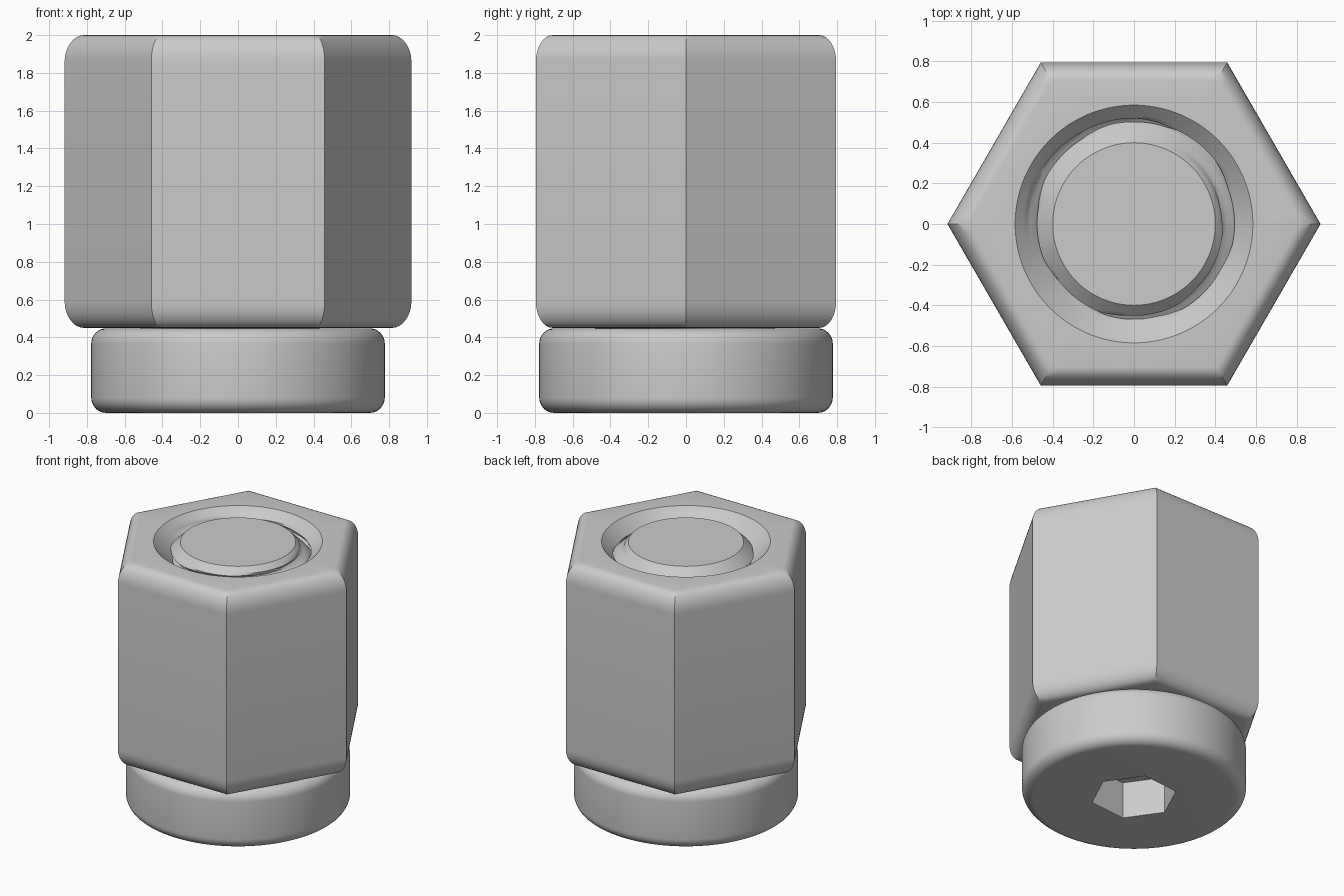
import bpy, bmesh, math

cube = bpy.data.objects.get("Cube")
if cube:
    bpy.data.objects.remove(cube, do_unlink=True)

SIDES = 144
PITCH = 0.15
NUT_BASE, TOP = 0.45, 2.0

steel = bpy.data.materials.new("grey steel")
steel.use_nodes = True
grey = (0.6, 0.6, 0.6, 1)
steel.diffuse_color = grey
steel.node_tree.nodes["Principled BSDF"].inputs["Base Color"].default_value = grey


def circle(r):
    return lambda a: r


def hexagon(apothem, turn=0.0):
    step = math.pi / 3
    return lambda a: apothem / math.cos((a - turn) % step - step / 2)


def thread(a, z):
    # right-handed ridge between the root and crest radii
    phase = (z - 1.92) / PITCH - (a + math.pi / 3) / math.tau
    return 0.475 - 0.045 * math.cos(math.tau * phase)


def screw_thread(z):
    return lambda a: min(thread(a, z), 0.4 + TOP - 0.005 - z)


def bore_thread(z):
    return lambda a: max(thread(a, z) + 0.008, 0.585 - (TOP - z), 0.585 - (z - NUT_BASE))


def corner(r, z, dr, dz, start, steps=8):
    # quarter-round fillet points about an inner centre
    for i in range(steps + 1):
        t = start + math.pi / 2 * i / steps
        yield r + dr * math.cos(t), z + dz * math.sin(t)


def loft(name, rings, closed=False):
    bm = bmesh.new()
    loops = []
    for radius, z in rings:
        loop = []
        for i in range(SIDES):
            a = math.tau * i / SIDES
            r = radius(a)
            loop.append(bm.verts.new((r * math.cos(a), r * math.sin(a), z)))
        loops.append(loop)
    pairs = list(zip(loops, loops[1:]))
    if closed:
        pairs.append((loops[-1], loops[0]))
    else:
        bm.faces.new(loops[0][::-1])
        bm.faces.new(loops[-1])
    for low, high in pairs:
        for i in range(SIDES):
            j = (i + 1) % SIDES
            bm.faces.new((low[i], low[j], high[j], high[i]))
    bmesh.ops.recalc_face_normals(bm, faces=bm.faces)
    mesh = bpy.data.meshes.new(name)
    bm.to_mesh(mesh)
    bm.free()
    mesh.materials.append(steel)
    obj = bpy.data.objects.new(name, mesh)
    bpy.context.collection.objects.link(obj)
    bpy.ops.object.select_all(action="DESELECT")
    obj.select_set(True)
    bpy.context.view_layer.objects.active = obj
    bpy.ops.object.shade_smooth_by_angle(angle=math.radians(32))
    return obj


def levels(bottom, top, count):
    return [bottom + (top - bottom) * i / count for i in range(count + 1)]


# Hex nut: rounded outer rims, chamfered and threaded bore
nut = [(hexagon(r), z) for r, z in corner(0.705, NUT_BASE + 0.14, 0.09, 0.14, -math.pi / 2)]
nut += [(hexagon(r), z) for r, z in corner(0.705, TOP - 0.14, 0.09, 0.14, 0)]
nut += [(bore_thread(z), z) for z in reversed(levels(NUT_BASE, TOP, 120))]
loft("hex_nut", nut, closed=True)

# Screw: hex socket, rounded head, threaded shank with chamfered tip
socket = hexagon(0.26, math.radians(5))
screw = [(socket, 0.28), (socket, 0)]
screw += [(circle(r), z) for r, z in corner(0.697, 0.08, 0.08, 0.08, -math.pi / 2)]
screw += [(circle(r), z) for r, z in corner(0.697, 0.368, 0.08, 0.08, 0)]
screw += [(screw_thread(z), z) for z in levels(0.448, TOP - 0.005, 120)]
loft("socket_screw", screw)
